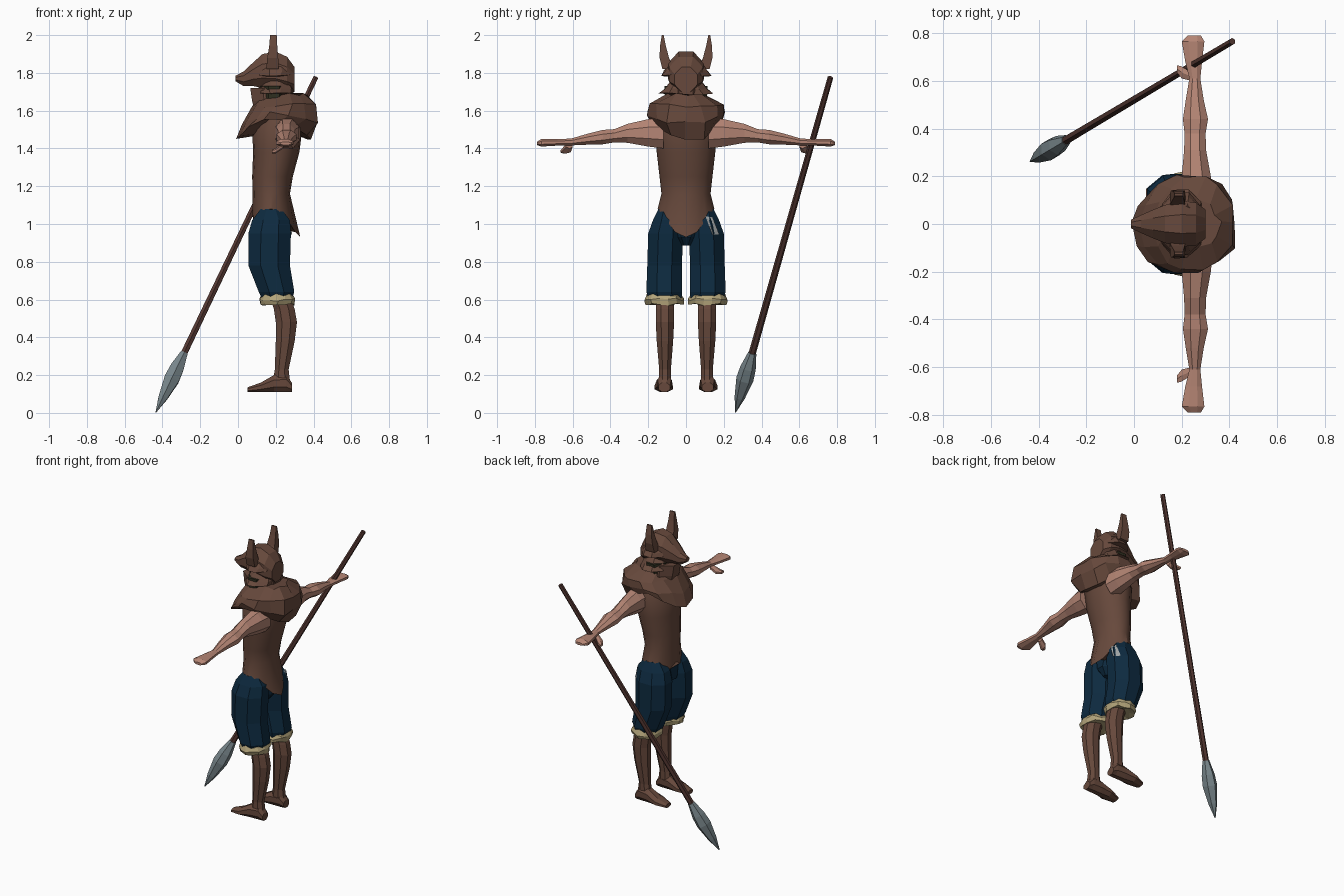
import bpy, bmesh, math, random
from mathutils import Vector
from mathutils.bvhtree import BVHTree

random.seed(4)
old = bpy.data.objects.get("Cube")
if old:
    bpy.data.objects.remove(old)


def material(name, rgb):
    m = bpy.data.materials.new(name)
    m.use_nodes = True
    m.diffuse_color = (*rgb, 1)
    m.node_tree.nodes["Principled BSDF"].inputs["Base Color"].default_value = (*rgb, 1)
    return m


HIDE = material("brown hide", (0.135, 0.066, 0.045))
SKIN = material("tan skin", (0.46, 0.235, 0.175))
CLOTH = material("navy cloth", (0.004, 0.023, 0.05))
FUR = material("cream fur", (0.46, 0.38, 0.2))
WOOD = material("dark wood", (0.085, 0.037, 0.03))
STEEL = material("grey steel", (0.19, 0.24, 0.26))
PALE = material("pale grey", (0.36, 0.38, 0.38))
DARK = material("dark olive", (0.03, 0.03, 0.015))


def finish(name, bm, mat, mirror=False, smooth=False):
    bmesh.ops.recalc_face_normals(bm, faces=bm.faces)
    me = bpy.data.meshes.new(name)
    bm.to_mesh(me)
    bm.free()
    me.materials.append(mat)
    ob = bpy.data.objects.new(name, me)
    bpy.context.scene.collection.objects.link(ob)
    if mirror:
        mod = ob.modifiers.new("mirror", "MIRROR")
        mod.use_axis = (False, True, False)
        mod.use_clip = mod.use_mirror_merge = False
    if smooth:
        bpy.ops.object.select_all(action="DESELECT")
        ob.select_set(True)
        bpy.context.view_layer.objects.active = ob
        bpy.ops.object.shade_smooth_by_angle(angle=math.radians(32))
    return ob


def loft(name, rings, mat, axis="z", n=8, phase=0.5, jitter=0, bend=None, **kw):
    """Skin rings of (position on axis, low, high, low, high) on the other two axes."""
    bm = bmesh.new()
    k = "xyz".index(axis)
    u, v = [i for i in range(3) if i != k]
    grow = 1 / math.cos(math.pi / n) if phase else 1
    loops = []
    for r, (p, a, b, c, d) in enumerate(rings):
        loop = []
        for i in range(n):
            t = (i + phase) * math.tau / n
            co = Vector((0, 0, 0))
            co[k] = p
            co[u] = (a + b) / 2 + (b - a) / 2 * grow * math.cos(t)
            co[v] = (c + d) / 2 + (d - c) / 2 * grow * math.sin(t)
            co += Vector([random.uniform(-jitter, jitter) for _ in range(3)])
            if bend:
                bend(r, t, co)
            loop.append(bm.verts.new(co))
        loops.append(loop)
    for lo, hi in zip(loops, loops[1:]):
        for i in range(n):
            j = (i + 1) % n
            bm.faces.new((lo[i], lo[j], hi[j], hi[i]))
    bm.faces.new(loops[0])
    bm.faces.new(loops[-1])
    return finish(name, bm, mat, **kw)


# Torso: the hem drops to a point behind and to two points in front
def hem(r, t, co):
    if r == 0:
        back = math.cos(t) > 0
        slope = max(0, 1 - abs(co.y) / 0.15)
        if back:
            co.z -= min(0.15, 0.2 * slope)
            co.x += 0.05 * slope
        else:
            co.z -= 0.1 * slope if slope < 0.8 else 0.03


loft("torso", [(1.08, .075, .28, -.15, .15), (1.16, .078, .275, -.13, .13),
               (1.25, .075, .29, -.14, .14), (1.38, .08, .325, -.155, .155),
               (1.5, .075, .34, -.165, .165), (1.6, .12, .33, -.13, .13)],
     HIDE, n=16, phase=0, bend=hem, smooth=True)

# Shorts: one baggy leg mirrored, joined by a pelvis
shorts = loft("shorts_legs", [(.6, .13, .285, .025, .195), (.64, .11, .298, .02, .21),
                              (.78, .055, .275, .022, .205), (.95, .055, .28, .015, .2),
                              (1.02, .075, .275, .02, .175), (1.08, .12, .23, .05, .145)],
              CLOTH, mirror=True)
loft("shorts_pelvis", [(.885, .14, .24, -.025, .025), (.93, .085, .275, -.06, .06),
                       (1.06, .09, .265, -.13, .13)], CLOTH)

# Pale strip laid on the back of one shorts leg
sb = bmesh.new()
sb.from_mesh(shorts.data)
tree = BVHTree.FromBMesh(sb)
sb.free()
bm = bmesh.new()
rows = []
for i in range(7):
    f = i / 6
    row = []
    for side in (-1, 1):
        start = Vector((1, .12 + .035 * f + .016 * side, 1.035 - .09 * f))
        hit, normal, _, _ = tree.ray_cast(start, Vector((-1, 0, 0)))
        row.append(bm.verts.new(hit + normal * .006))
    rows.append(row)
for p, q in zip(rows, rows[1:]):
    bm.faces.new((p[0], p[1], q[1], q[0]))
finish("shorts_strip", bm, PALE)

# Ragged fur cuffs
loft("fur_cuffs", [(.575, .15, .27, .045, .18), (.575, .125, .295, .02, .21),
                   (.6, .118, .305, .015, .215), (.625, .125, .295, .025, .205),
                   (.63, .15, .27, .05, .18)], FUR, n=14, jitter=.008, mirror=True)

# Bare lower legs and wedge feet
loft("lower_legs", [(.17, .185, .275, .078, .145), (.23, .195, .268, .08, .142),
                    (.38, .2, .3, .068, .155), (.48, .2, .312, .063, .16),
                    (.55, .19, .3, .063, .16), (.61, .17, .28, .063, .16)],
     HIDE, mirror=True)
loft("feet", [(.05, .09, .148, .11, .135), (.12, .07, .166, .11, .16),
              (.19, .075, .155, .11, .2), (.255, .078, .15, .11, .205),
              (.285, .085, .145, .11, .16)], HIDE, axis="x", mirror=True)

# Outstretched arms with flat hands and a small thumb
loft("arms", [(.12, .195, .33, 1.4, 1.56), (.2, .2, .322, 1.41, 1.555),
              (.31, .21, .302, 1.43, 1.53), (.38, .212, .3, 1.432, 1.502),
              (.44, .205, .31, 1.422, 1.498), (.52, .217, .292, 1.42, 1.478),
              (.61, .232, .278, 1.416, 1.452), (.68, .215, .285, 1.415, 1.45),
              (.765, .2, .295, 1.41, 1.45), (.79, .225, .28, 1.418, 1.435)],
     SKIN, axis="y", mirror=True)
loft("thumbs", [(.18, .635, .665, 1.375, 1.392), (.2, .61, .66, 1.375, 1.4),
                (.24, .6, .635, 1.402, 1.43)], SKIN, axis="x", n=6, mirror=True)


# Fur collar: low at chest and back, raised over the shoulders
def drape(r, t, co):
    weight = (1, 1, .4, 0, 0)[r]
    co.z -= .13 * weight * abs(math.cos(t)) ** 1.5


loft("fur_collar", [(1.59, .1, .32, -.13, .13), (1.57, -.005, .38, -.19, .19),
                    (1.59, .02, .435, -.205, .205), (1.63, .075, .425, -.2, .2),
                    (1.68, .12, .36, -.11, .11)],
     HIDE, n=14, phase=0, jitter=.014, bend=drape)

# Face inside the hood, with dark gaps at the sides
loft("neck_and_jaw", [(1.56, .1, .29, -.09, .09), (1.65, .075, .29, -.095, .095),
                      (1.72, .065, .295, -.09, .09)], HIDE)
loft("face_gaps", [(1.64, .12, .26, -.11, .11), (1.73, .12, .26, -.115, .115)], DARK)

# Beast hood: skull tapering to a snout, two fur tiers and upright ears
loft("hood_skull", [(-.012, -.018, .018, 1.755, 1.785), (.03, -.038, .038, 1.73, 1.808),
                    (.08, -.06, .06, 1.73, 1.855), (.13, -.08, .08, 1.72, 1.9),
                    (.2, -.095, .095, 1.71, 1.912), (.26, -.09, .09, 1.7, 1.885),
                    (.3, -.06, .06, 1.7, 1.83)], HIDE, axis="x")
for name, z, wide in (("hood_upper_tier", 1.785, .14), ("hood_lower_tier", 1.69, .148)):
    loft(name, [(z - .005, .14, .26, -.07, .07), (z, .1, .295, -wide, wide),
                (z + .025, .1, .3, -.12, .12), (z + .08, .14, .27, -.075, .075)],
         HIDE, n=10, phase=0, jitter=.005)
loft("ears", [(1.82, .15, .215, .065, .125), (1.88, .155, .213, .09, .14),
              (1.94, .165, .208, .106, .138), (2.0, .17, .205, .118, .128)],
     HIDE, n=4, mirror=True)

# Spear, built upright from its tip and then leaned through the hand
tip, butt = Vector((-.435, .262, .003)), Vector((.412, .765, 1.777))
lean = (butt - tip).to_track_quat("Z", "Y")


def rod(name, rings, mat, n):
    ob = loft(name, [(z, -r, r, -r, r) for z, r in rings], mat, n=n)
    ob.rotation_mode = "QUATERNION"
    ob.rotation_quaternion = lean
    ob.location = tip


rod("spear_shaft", [(.3, .017), (.7, .016), ((butt - tip).length, .013)], WOOD, 6)
rod("spear_head", [(0, .002), (.09, .024), (.2, .04), (.27, .036), (.36, .019)], STEEL, 6)
